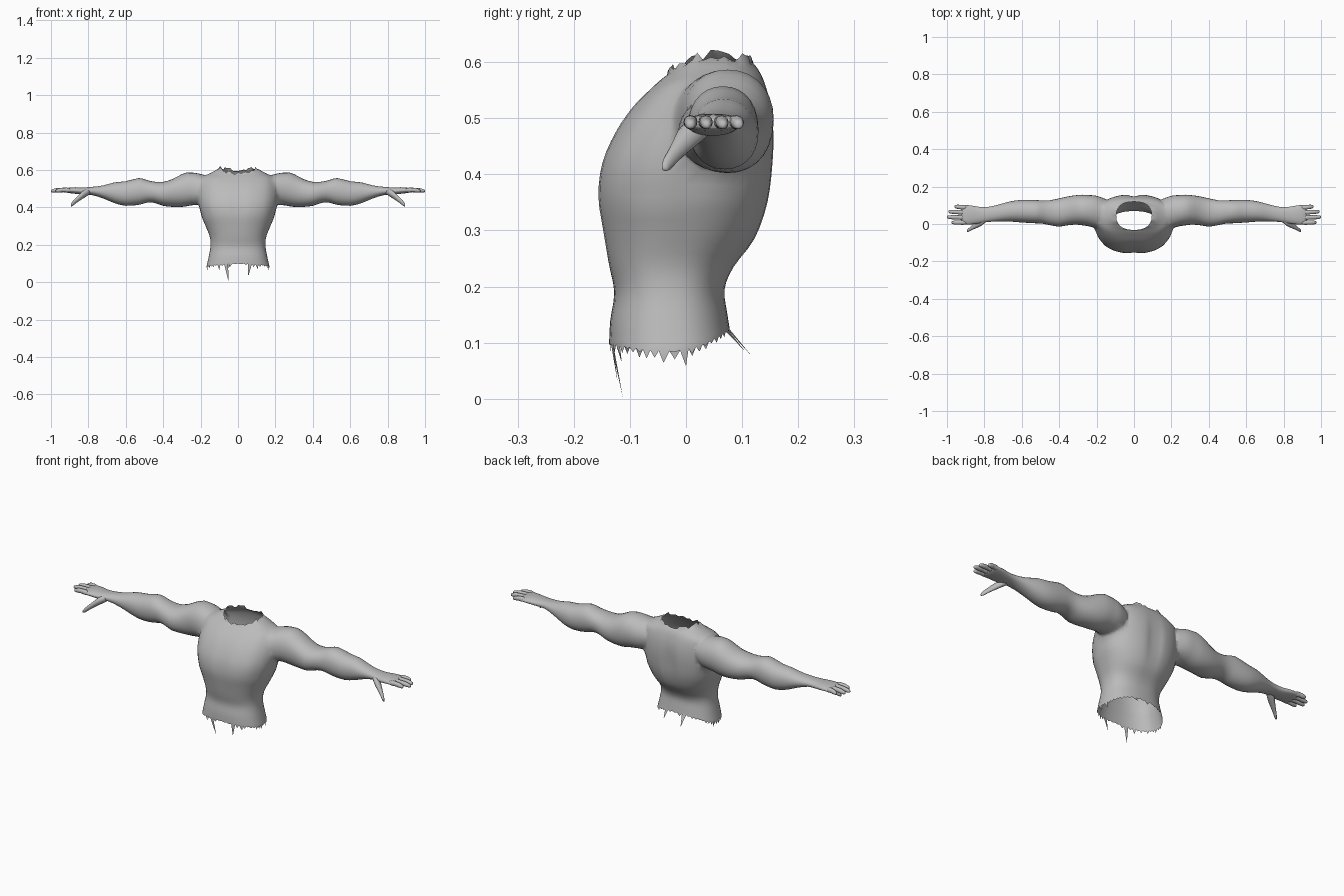
import bpy, bmesh, math, random
from mathutils import Vector

if "Cube" in bpy.data.objects:
    bpy.data.objects.remove(bpy.data.objects["Cube"])

random.seed(4)
skin = bpy.data.materials.new("grey_skin")
skin.diffuse_color = (0.5, 0.5, 0.5, 1)
skin.use_nodes = True
skin.node_tree.nodes["Principled BSDF"].inputs["Base Color"].default_value = skin.diffuse_color
cap = bpy.data.materials.new("temporary_cap")


def refine(rows, steps):
    """Catmull-Rom interpolation between section rows."""
    out = []
    for i in range(len(rows) - 1):
        a, b, c, d = (rows[min(max(j, 0), len(rows) - 1)] for j in range(i - 1, i + 3))
        for s in range(steps):
            t = s / steps
            out.append([0.5 * (2 * q + (r - p) * t + (2 * p - 5 * q + 4 * r - u) * t * t
                               + (3 * q - p - 3 * r + u) * t ** 3)
                        for p, q, r, u in zip(a, b, c, d)])
    return out + [list(rows[-1])]


def unit_ring(count, power):
    for k in range(count):
        a = 2 * math.pi * k / count
        c, s = math.cos(a), math.sin(a)
        yield (math.copysign(abs(c) ** (2 / power), c), math.copysign(abs(s) ** (2 / power), s))


def loft(bm, rings, cap_material=0):
    """Closed skin through the rings, with end faces."""
    loops = [[bm.verts.new(p) for p in ring] for ring in rings]
    faces = []
    for a, b in zip(loops, loops[1:]):
        for i in range(len(a)):
            j = (i + 1) % len(a)
            faces.append(bm.faces.new((a[i], a[j], b[j], b[i])))
    for end in (loops[0], loops[-1]):
        mid = bm.verts.new(sum((v.co for v in end), Vector()) / len(end))
        for i in range(len(end)):
            f = bm.faces.new((end[i], end[(i + 1) % len(end)], mid))
            f.material_index = cap_material
            faces.append(f)
    bmesh.ops.recalc_face_normals(bm, faces=faces)


def make_object(name, bm, materials):
    mesh = bpy.data.meshes.new(name)
    bm.to_mesh(mesh)
    bm.free()
    for m in materials:
        mesh.materials.append(m)
    ob = bpy.data.objects.new(name, mesh)
    bpy.context.collection.objects.link(ob)
    return ob


def limb(bm, sections, side, count, steps, power=2.15):
    """Tube along x; each section is x, top z, bottom z, front y, back y."""
    rings = []
    for x, zt, zb, yf, yb in refine(sections, steps):
        rings.append([(side * x, (yf + yb) / 2 + c * (yb - yf) / 2,
                       (zt + zb) / 2 + s * (zt - zb) / 2) for c, s in unit_ring(count, power)])
    loft(bm, rings)


# Torso: front z, side z, back z, half width, front y, back y
torso_rows = [
    (0.10, 0.085, 0.125, 0.168, -0.137, 0.078), (0.14, 0.135, 0.15, 0.157, -0.135, 0.074),
    (0.19, 0.19, 0.195, 0.147, -0.128, 0.069), (0.24, 0.24, 0.235, 0.150, -0.138, 0.086),
    (0.30, 0.30, 0.285, 0.173, -0.149, 0.124), (0.36, 0.36, 0.35, 0.198, -0.158, 0.148),
    (0.42, 0.42, 0.42, 0.212, -0.151, 0.157), (0.475, 0.475, 0.475, 0.213, -0.127, 0.158),
    (0.52, 0.52, 0.52, 0.208, -0.096, 0.153), (0.55, 0.56, 0.555, 0.192, -0.066, 0.144),
    (0.57, 0.582, 0.58, 0.150, -0.044, 0.134), (0.578, 0.612, 0.60, 0.095, -0.032, 0.120)]
rings = []
for zf, zs, zb, hw, yf, yb in refine(torso_rows, 3):
    ring = []
    for c, s in unit_ring(48, 2.35):
        z = zs + ((zf if s < 0 else zb) - zs) * s * s
        x = hw * c
        # breastbone and spine grooves
        chest = math.exp(-((z - 0.42) / 0.12) ** 2)
        groove = math.exp(-(x / 0.025) ** 2) * (0.05 if s < 0 else 0.11) * chest
        y = (yf + yb) / 2 + s * (yb - yf) / 2 * (1 - groove)
        ring.append((x, y, z))
    rings.append(ring)
# ragged neck edge
rings[-1] = [(x, y, z + random.uniform(-0.008, 0.012)) for x, y, z in rings[-1]]
bm = bmesh.new()
loft(bm, rings, 1)
torso = make_object("torso_and_arms", bm, [skin, cap])

# Arm from inside the chest out to the knuckles
arm_rows = [
    (0.13, 0.54, 0.45, 0.03, 0.12), (0.17, 0.568, 0.425, -0.01, 0.145),
    (0.21, 0.585, 0.412, -0.022, 0.157), (0.25, 0.591, 0.41, -0.012, 0.157),
    (0.30, 0.578, 0.403, -0.004, 0.155), (0.35, 0.552, 0.403, -0.006, 0.148),
    (0.40, 0.537, 0.409, -0.014, 0.137), (0.45, 0.538, 0.425, -0.006, 0.127),
    (0.49, 0.547, 0.425, 0.002, 0.126), (0.53, 0.557, 0.414, 0.004, 0.128),
    (0.60, 0.540, 0.409, 0.008, 0.129), (0.66, 0.534, 0.423, 0.013, 0.121),
    (0.72, 0.518, 0.448, 0.014, 0.105), (0.78, 0.510, 0.466, 0.011, 0.091),
    (0.83, 0.507, 0.469, 0.003, 0.092), (0.87, 0.508, 0.473, -0.002, 0.099),
    (0.91, 0.505, 0.478, -0.004, 0.101), (0.922, 0.499, 0.483, 0.0, 0.096)]
# Fingers: root y, tip y, tip x
fingers = [(0.008, 0.008, 0.975), (0.034, 0.037, 1.0), (0.061, 0.066, 0.992), (0.086, 0.094, 0.96)]
thumb_rows = [
    (0.79, 0.50, 0.472, 0.012, 0.05), (0.82, 0.495, 0.453, -0.012, 0.035),
    (0.845, 0.473, 0.437, -0.023, 0.012), (0.868, 0.450, 0.421, -0.033, -0.009),
    (0.885, 0.432, 0.407, -0.042, -0.024), (0.894, 0.418, 0.406, -0.043, -0.033)]

arms = []
for side, word in ((1, "left"), (-1, "right")):
    bm = bmesh.new()
    limb(bm, arm_rows, side, 28, 2)
    arms.append(make_object(word + "_arm_cutter", bm, [skin]))
    bm = bmesh.new()
    for y0, y1, tip in fingers:
        rows = []
        for t, r in ((0, 0.009), (0.25, 0.0125), (0.5, 0.0112), (0.65, 0.0118),
                     (0.85, 0.0098), (0.96, 0.0075), (1, 0.003)):
            x, y = 0.895 + (tip - 0.895) * t, y0 + (y1 - y0) * t
            z = 0.491 + 0.004 * math.sin(t * math.pi) - 0.003 * t
            rows.append((x, z + r, z - r, y - r, y + r))
        limb(bm, rows, side, 12, 2)
    limb(bm, thumb_rows, side, 12, 2)
    hand = make_object(word + "_fingers", bm, [skin])
    hand.data.shade_smooth()

# Join the arms to the chest in one skin
for arm in arms:
    mod = torso.modifiers.new("join", "BOOLEAN")
    mod.operation, mod.solver, mod.object = "UNION", "EXACT", arm
bpy.context.view_layer.update()
joined = bpy.data.meshes.new_from_object(torso.evaluated_get(bpy.context.evaluated_depsgraph_get()))
torso.modifiers.clear()
torso.data = joined
for arm in arms:
    bpy.data.objects.remove(arm)

bm = bmesh.new()
bm.from_mesh(joined)
# open the neck and the waist
bmesh.ops.delete(bm, geom=[f for f in bm.faces if f.material_index == 1], context="FACES")
bmesh.ops.triangulate(bm, faces=[f for f in bm.faces if len(f.verts) > 4])
bmesh.ops.remove_doubles(bm, verts=bm.verts, dist=0.002)
# soften the shoulder and armpit seam
seam = [v for v in bm.verts if 0.16 < abs(v.co.x) < 0.27 and v.co.z > 0.36]
for _ in range(5):
    bmesh.ops.smooth_vert(bm, verts=seam, factor=0.5, use_axis_x=True, use_axis_y=True, use_axis_z=True)

# Torn hem: long tips at chosen places, short ones elsewhere
hem = [e for e in bm.edges if e.is_boundary and e.verts[0].co.z < 0.2]
tips = [(-0.05, -0.112, 0.0), (0.055, -0.122, 0.03), (-0.05, 0.118, 0.075), (0.06, 0.105, 0.085),
        (-0.16, 0.0, 0.058), (0.16, 0.0, 0.058), (-0.165, -0.04, 0.064), (0.165, -0.04, 0.064),
        (-0.10, -0.115, 0.066), (0.105, -0.115, 0.07)]
long_tip = {}
for t in tips:
    edge = min(hem, key=lambda e: ((e.verts[0].co + e.verts[1].co) / 2 - Vector(t)).xy.length)
    long_tip[edge] = Vector(t)
for e in hem:
    mid = (e.verts[0].co + e.verts[1].co) / 2
    tip = long_tip.get(e)
    if tip is None:
        tip = mid + Vector((0, 0, -random.uniform(0.002, 0.016)))
    loop = e.link_loops[0]
    bm.faces.new((loop.link_loop_next.vert, loop.vert, bm.verts.new(tip)))
for f in bm.faces:
    f.smooth = True
    f.material_index = 0
bm.to_mesh(joined)
bm.free()
joined.materials.clear()
joined.materials.append(skin)
bpy.data.materials.remove(cap)
